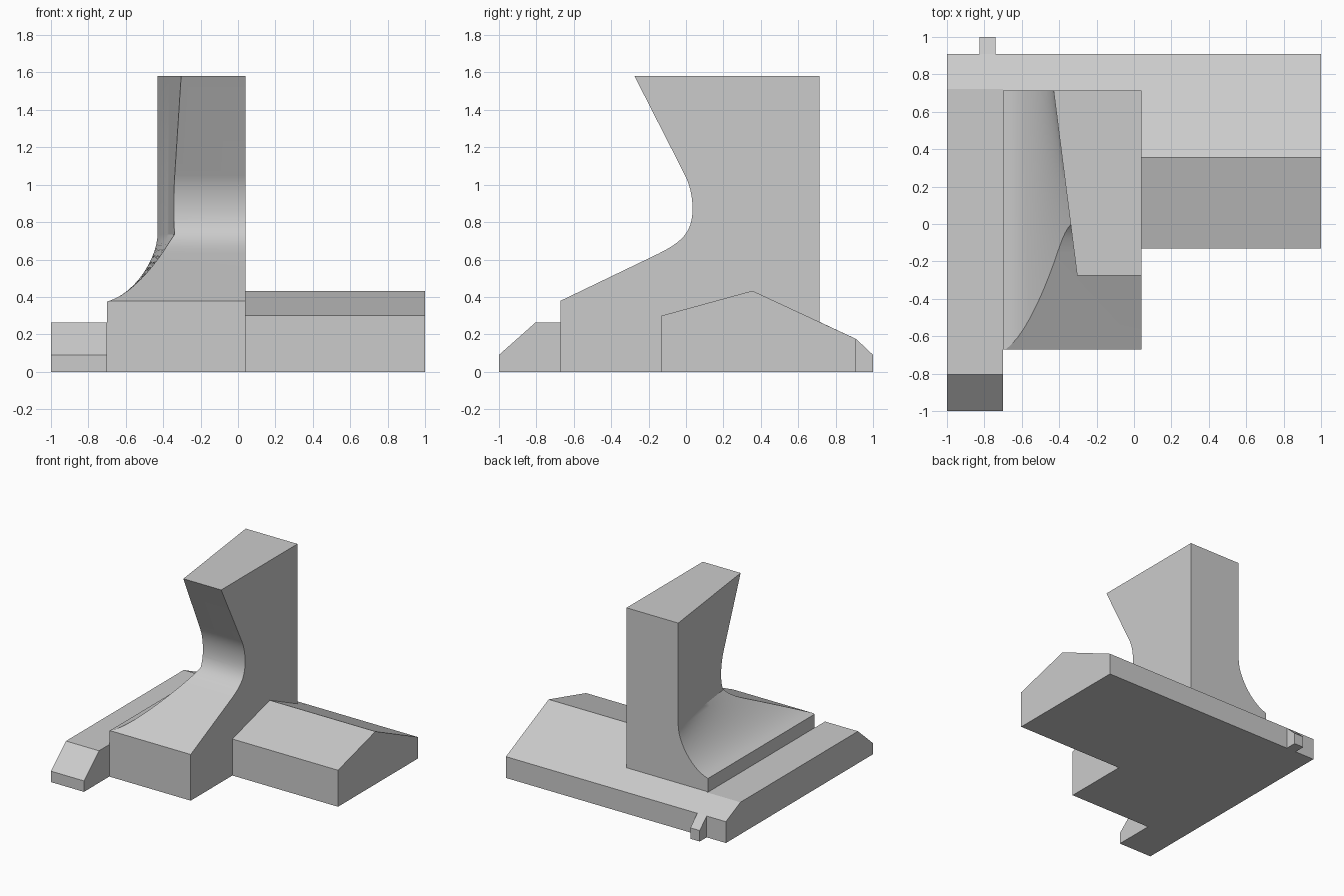
import bpy, bmesh
from mathutils import Vector

cube = bpy.data.objects.get("Cube")
if cube:
    bpy.data.objects.remove(cube, do_unlink=True)

grey = bpy.data.materials.new("plain grey")
grey.use_nodes = True
colour = (0.6, 0.6, 0.6, 1)
grey.diffuse_color = colour
grey.node_tree.nodes["Principled BSDF"].inputs["Base Color"].default_value = colour


def bezier(a, b, c, d, steps=12):
    a, b, c, d = map(Vector, (a, b, c, d))
    pts = []
    for i in range(steps + 1):
        t = i / steps
        s = 1 - t
        pts.append(tuple(a * s**3 + b * 3 * s * s * t + c * 3 * s * t * t + d * t**3))
    return pts


def loft(name, rings):
    """Closed solid skinned through rings of 3D points."""
    bm = bmesh.new()
    loops = [[bm.verts.new(p) for p in ring] for ring in rings]
    n = len(loops[0])
    for r, s in zip(loops, loops[1:]):
        for i in range(n):
            j = (i + 1) % n
            bm.faces.new((r[i], r[j], s[j], s[i]))
    bm.faces.new(loops[0])
    bm.faces.new(loops[-1][::-1])
    bmesh.ops.recalc_face_normals(bm, faces=bm.faces)
    mesh = bpy.data.meshes.new(name)
    bm.to_mesh(mesh)
    bm.free()
    mesh.materials.append(grey)
    obj = bpy.data.objects.new(name, mesh)
    bpy.context.collection.objects.link(obj)
    return obj


def prism(name, profile, x0, x1):
    """Side profile (y, z) extruded along x."""
    return loft(name, [[(x, y, z) for y, z in profile] for x in (x0, x1)])


# Tower with sloping front foot, curved throat and low rear foot
throat = bezier((-.15, .63), (-.03, .69), (.035, .74), (.035, .87))
throat += bezier((.035, .87), (.035, .95), (.015, 1.01), (-.005, 1.05), 8)[1:]
side = [(-1, 0), (-1, .09), (-.68, .375)] + throat
side += [(-.275, 1.58), (.715, 1.58), (.715, .266), (.91, .175), (.91, 0)]
tower = prism("tower", side, -.9, .04)

# Envelope giving the tower its tapered wall and flared fillet
rings = []
for k in range(25):
    t = -.3 + 1.7 * k / 24
    wall = -.43 + .126 * t
    flare = bezier((wall, .735), (-.43, .62), (-.54, .42), (-.7, .375))
    section = [(.3, -.1), (.3, 1.8), (wall, 1.8)] + flare + [(-.7, -.1)]
    rings.append([(x, .715 - .99 * t, z) for x, z in section])
envelope = loft("tower_envelope", rings)
envelope.hide_render = True

cut = tower.modifiers.new("taper", "BOOLEAN")
cut.operation = "INTERSECT"
cut.solver = "EXACT"
cut.object = envelope
bpy.ops.object.select_all(action="DESELECT")
bpy.context.view_layer.objects.active = tower
tower.select_set(True)
bpy.ops.object.modifier_apply(modifier=cut.name)
bpy.data.objects.remove(envelope, do_unlink=True)
bpy.ops.object.shade_smooth_by_angle(angle=0.45)

# Low strip beside the tower
prism("side_strip", [(-1, 0), (-1, .09), (-.805, .263), (.722, .263),
                     (.91, .175), (.91, 0)], -1, -.7)

# Gabled side block
prism("side_block", [(-.13, 0), (-.13, .3), (.355, .433), (.91, .175), (.91, 0)], .04, 1)

# Small peg on the rear edge
prism("rear_peg", [(.91, 0), (.91, .175), (1, .09), (1, 0)], -.825, -.74)
